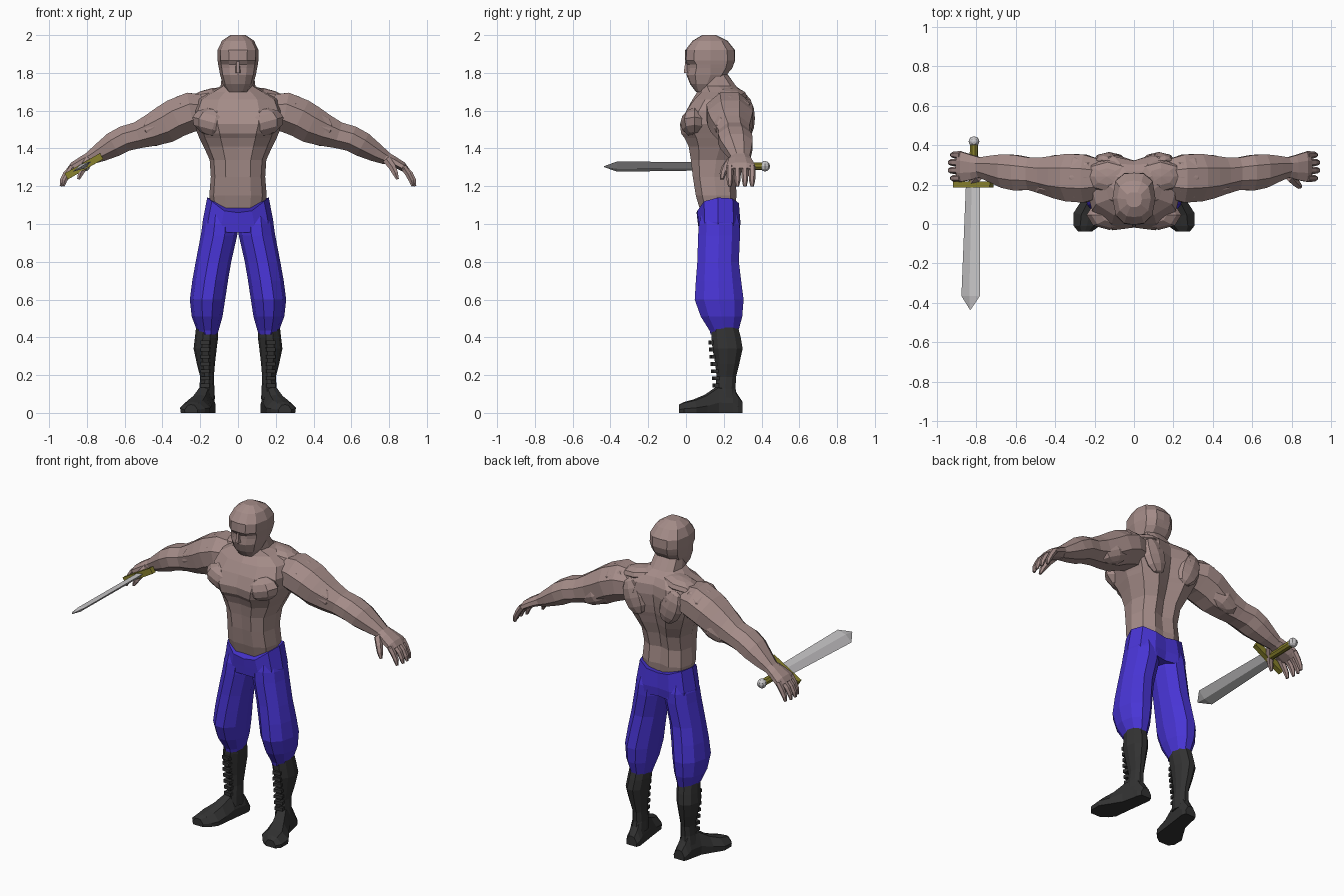
import bpy, bmesh, math
from mathutils import Vector, Matrix


def mat(name, r, g, b):
    m = bpy.data.materials.new(name)
    m.diffuse_color = (r, g, b, 1)
    return m


SKIN = mat("skin", 0.37, 0.26, 0.245)
BLUE = mat("blue cloth", 0.065, 0.035, 0.66)
BLACK = mat("black leather", 0.032, 0.032, 0.032)
STEEL = mat("steel", 0.58, 0.57, 0.58)
BRASS = mat("dull gold", 0.25, 0.22, 0.025)


def finish(name, bm, material):
    bmesh.ops.recalc_face_normals(bm, faces=bm.faces)
    me = bpy.data.meshes.new(name)
    bm.to_mesh(me)
    bm.free()
    me.materials.append(material)
    ob = bpy.data.objects.new(name, me)
    bpy.context.collection.objects.link(ob)
    return ob


def loft(name, rings, material):
    """Skin a list of equal-length point rings and cap both ends."""
    bm = bmesh.new()
    vs = [[bm.verts.new(p) for p in r] for r in rings]
    n = len(vs[0])
    for a, b in zip(vs, vs[1:]):
        for i in range(n):
            j = (i + 1) % n
            bm.faces.new((a[i], a[j], b[j], b[i]))
    bm.faces.new(vs[0][::-1])
    bm.faces.new(vs[-1])
    return finish(name, bm, material)


def body_ring(z, w, yf, yf2, ym, yb, yb0, dz=(0,) * 7):
    """Mirrored horizontal outline: centre front, chest, side, back, spine."""
    half = [(0, yf), (.45 * w, yf2), (.85 * w, yf2 + .32 * (ym - yf2)), (w, ym),
            (.87 * w, yb - .3 * (yb - ym)), (.45 * w, yb), (0, yb0)]
    pts = [Vector((x, y, z + d)) for (x, y), d in zip(half, dz)]
    return pts + [Vector((-p.x, p.y, p.z)) for p in pts[5:0:-1]]


def tube(name, s, path, material, n=8):
    """Limb through (x, y, z, half thickness, half depth in y), s = side."""
    rings = []
    k = 1 / math.cos(math.pi / n)
    for i, (x, y, z, a, b) in enumerate(path):
        p, q = path[max(i - 1, 0)], path[min(i + 1, len(path) - 1)]
        t = Vector((q[0] - p[0], 0, q[2] - p[2])).normalized()
        u = Vector((-t.z, 0, t.x))
        ring = []
        for j in range(n):
            ang = 2 * math.pi * (j + .5) / n
            v = Vector((x, y, z)) + u * a * k * math.cos(ang) + Vector((0, b * k * math.sin(ang), 0))
            ring.append(Vector((s * v.x, v.y, v.z)))
        rings.append(ring)
    return loft(name, rings, material)


def column(name, s, rows, material, n=10):
    """Upright part from rows of (z, x inner, x outer, y front, y back)."""
    rings = []
    for z, x0, x1, y0, y1 in rows:
        rings.append([Vector((s * ((x0 + x1) / 2 + (x1 - x0) / 2 * math.cos(2 * math.pi * j / n)),
                              (y0 + y1) / 2 + (y1 - y0) / 2 * 1.05 * math.sin(2 * math.pi * j / n), z))
                      for j in range(n)])
    return loft(name, rings, material)


def blob(name, loc, size, tilt, material, s=1):
    bm = bmesh.new()
    bmesh.ops.create_uvsphere(bm, u_segments=8, v_segments=6, radius=1)
    m = (Matrix.Translation(loc) @ Matrix.Rotation(tilt, 4, 'Y') @ Matrix.Diagonal((*size, 1)))
    bmesh.ops.transform(bm, matrix=Matrix.Diagonal((s, 1, 1, 1)) @ m, verts=bm.verts)
    return finish(name, bm, material)


# torso and neck
loft("torso", [body_ring(*r) for r in (
    (1.04, .135, .085, .085, .17, .25, .245),
    (1.15, .152, .055, .052, .16, .268, .255),
    (1.25, .144, .042, .036, .15, .262, .242),
    (1.34, .150, .035, .026, .16, .285, .258),
    (1.41, .182, .024, .014, .18, .315, .282),
    (1.455, .205, .008, -.008, .19, .33, .295),
    (1.48, .215, -.008, -.026, .19, .34, .302),
    (1.53, .24, -.018, -.032, .20, .352, .312),
    (1.60, .25, .005, .002, .21, .358, .322),
    (1.66, .225, .035, .045, .22, .342, .32),
    (1.70, .15, .06, .085, .21, .305, .30),
    (1.73, .092, .07, .085, .17, .265, .265),
    (1.80, .083, .07, .08, .15, .21, .215))], SKIN)

# head with sunken eye band
loft("head", [body_ring(*r) for r in (
    (1.70, .052, .052, .056, .09, .125, .125),
    (1.74, .080, .022, .028, .11, .17, .17),
    (1.79, .095, .002, .010, .13, .215, .215),
    (1.825, .101, .000, .020, .13, .245, .245),
    (1.845, .105, .002, .020, .13, .252, .252),
    (1.865, .108, -.004, .000, .13, .258, .26),
    (1.92, .109, -.004, .004, .13, .255, .26),
    (1.97, .085, .035, .04, .13, .215, .22),
    (2.0, .04, .085, .088, .125, .16, .16))], SKIN)
loft("nose", [[Vector(p) for p in r] for r in (
    ((-.008, .01, 1.86), (.008, .01, 1.86), (.008, -.004, 1.86), (-.008, -.004, 1.86)),
    ((-.018, .02, 1.80), (.018, .02, 1.80), (.009, -.012, 1.80), (-.009, -.012, 1.80)))], SKIN)

# baggy trousers: seat with V-shaped waistline
loft("trouser_seat", [
    body_ring(1.06, .163, .056, .06, .17, .28, .275, (0, .01, .06, .08, .075, .05, .04)),
    body_ring(1.01, .188, .062, .066, .17, .288, .28),
    body_ring(.955, .185, .07, .07, .17, .285, .27)], BLUE)

for s, side in ((1, "left"), (-1, "right")):
    # arm from shoulder to wrist
    tube(side + "_arm", s, (
        (.15, .23, 1.595, .085, .09), (.25, .23, 1.592, .105, .122), (.33, .235, 1.56, .103, .12),
        (.39, .238, 1.525, .10, .108), (.46, .245, 1.495, .085, .092), (.53, .255, 1.47, .07, .082),
        (.60, .26, 1.452, .068, .09), (.66, .268, 1.42, .066, .085), (.73, .28, 1.378, .05, .065),
        (.79, .288, 1.345, .033, .048)), SKIN)
    # muscle masses
    blob(side + "_deltoid", (.285, .235, 1.60), (.125, .118, .085), math.radians(28), SKIN, s)
    blob(side + "_biceps", (.42, .20, 1.525), (.11, .06, .065), math.radians(25), SKIN, s)
    blob(side + "_triceps", (.40, .29, 1.49), (.12, .06, .065), math.radians(25), SKIN, s)
    blob(side + "_shoulder_blade", (.125, .325, 1.56), (.075, .04, .11), math.radians(20), SKIN, s)
    blob(side + "_trapezius", (.13, .24, 1.675), (.13, .085, .045), math.radians(10), SKIN, s)
    blob(side + "_pectoral", (.125, .045, 1.535), (.12, .075, .075), math.radians(-15), SKIN, s)
    # hand
    tube(side + "_palm", s, (
        (.77, .287, 1.356, .034, .048), (.82, .287, 1.333, .028, .062),
        (.87, .29, 1.305, .024, .075), (.893, .29, 1.285, .016, .07)), SKIN)
    for i, (y, d) in enumerate(((.232, -.012), (.272, .0), (.312, .0), (.35, -.012))):
        tube(side + "_finger_%d" % (i + 1), s, (
            (.875, y, 1.303, .016, .017), (.912 + d, y, 1.265, .015, .016),
            (.93 + d, y, 1.23, .013, .014), (.937 + d, y, 1.20, .007, .008)), SKIN, 6)
    tube(side + "_thumb", s, (
        (.785, .25, 1.345, .022, .03), (.815, .215, 1.305, .019, .022),
        (.832, .197, 1.27, .015, .016), (.845, .19, 1.237, .007, .009)), SKIN, 6)

    # trouser leg
    column(side + "_trouser_leg", s, (
        (1.06, .03, .165, .085, .265), (1.0, .002, .188, .068, .284), (.94, .004, .197, .064, .286),
        (.80, .036, .224, .06, .280), (.70, .053, .242, .052, .292), (.60, .068, .255, .046, .305),
        (.51, .082, .245, .078, .298), (.435, .103, .217, .125, .278), (.415, .11, .205, .13, .272)), BLUE)

    # boot shaft, foot and laces
    column(side + "_boot_shaft", s, (
        (.455, .105, .222, .135, .275), (.40, .105, .228, .135, .29), (.34, .113, .235, .14, .30),
        (.26, .122, .218, .155, .282), (.19, .128, .2, .162, .265), (.13, .125, .205, .155, .262),
        (.07, .122, .215, .15, .275)), BLACK)
    axis = Vector((.25 * s, 1, 0)).normalized()
    foot = []
    for y, x, w, h in ((.30, .162, .036, .055), (.275, .164, .046, .09), (.25, .167, .046, .13),
                       (.165, .182, .05, .135), (.10, .205, .066, .092), (.04, .227, .082, .068),
                       (-.01, .24, .066, .055), (-.038, .248, .035, .042)):
        across = Vector((axis.y, -axis.x, 0))
        if s > 0:
            across = Vector((.97, .2, 0))
        else:
            across = Vector((.97, -.2, 0))
        if y > .2 or y < 0:
            across = Vector((1, 0, 0))
        foot.append([Vector((s * x, y, 0)) + across * w * a + Vector((0, 0, h * b))
                     for a, b in ((-.95, 0), (-1, .4), (-.5, .97), (.0, 1.05), (.5, .97), (1, .4), (.95, 0))])
    loft(side + "_foot", foot, BLACK)
    for i in range(7):
        z = .145 + i * .038
        y = .15 - .012 * math.sin((z - .14) * 9 - 1)
        bm = bmesh.new()
        bmesh.ops.create_cube(bm, size=1, matrix=Matrix.Translation((s * .172, y, z))
                              @ Matrix.Rotation(s * .2, 4, 'Z') @ Matrix.Diagonal((.05, .03, .02, 1)))
        finish(side + "_lace_%d" % (i + 1), bm, BLACK)

# sword, its blade plane tilted about the y axis
ang = math.radians(30)
W = Vector((math.cos(ang), 0, math.sin(ang)))
T = Vector((-math.sin(ang), 0, math.cos(ang)))


def sword_ring(y, w, t, shape):
    c = Vector((-.82 + .022 * y, y, 1.305 + .003 * y))
    return [c + W * w * a + T * t * b for a, b in shape]


DIAMOND = ((1, 0), (0, 1), (-1, 0), (0, -1))
SQUARE = ((1, 1), (-1, 1), (-1, -1), (1, -1))
ROUND = [(math.cos(i * math.pi / 4), math.sin(i * math.pi / 4)) for i in range(8)]
loft("blade", [sword_ring(y, w, t, DIAMOND) for y, w, t in (
    (.2, .042, .014), (-.365, .054, .014), (-.435, .002, .002))], STEEL)
loft("guard", [sword_ring(y, .108, .018, SQUARE) for y in (.185, .215)], BRASS)
loft("grip", [sword_ring(y, .022, .02, ROUND) for y in (.21, .41)], BRASS)
blob("pommel", (-.811, .418, 1.306), (.028, .027, .028), 0, STEEL)
